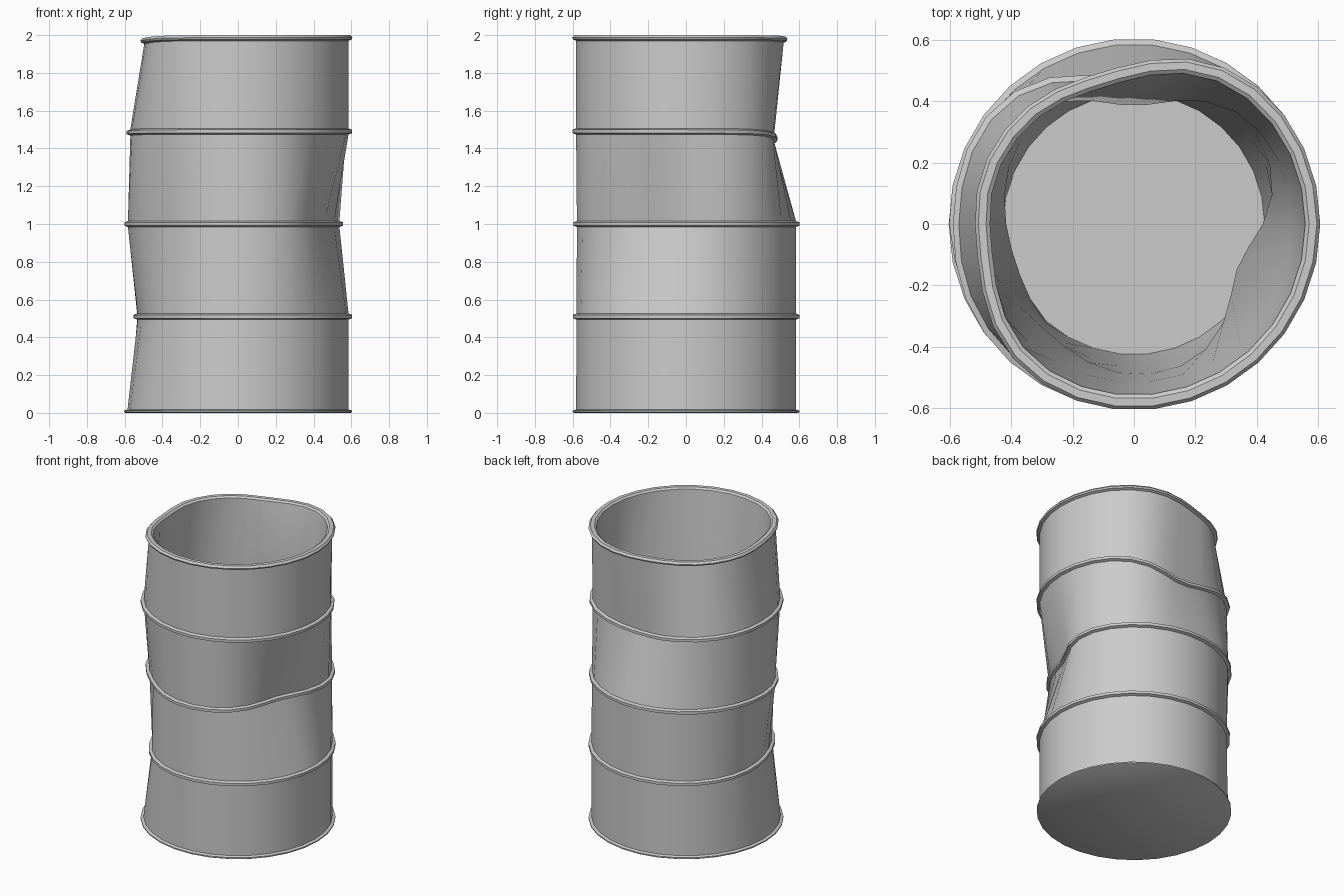
import bpy, bmesh
from math import sin, cos, exp, radians, degrees, tau

if "Cube" in bpy.data.objects:
    bpy.data.objects.remove(bpy.data.objects["Cube"])

SIDES = 30
R = 0.585  # wall radius

# Dents at each hoop: (direction in degrees, depth, width in degrees), plus sag of the hoop
LEVELS = [
    (0.00, [], 0),
    (0.51, [(198, 0.065, 42)], 0),
    (1.00, [(-22, 0.13, 30), (228, 0.045, 28)], 0),
    (1.49, [(90, 0.13, 32), (178, 0.015, 25)], 0.4),
    (1.99, [(105, 0.10, 35), (188, 0.085, 32), (147, 0.045, 25)], 0.18),
]


def dent(level, deg):
    total = 0
    for centre, depth, width in LEVELS[level][1]:
        d = (deg - centre + 180) % 360 - 180
        total += depth * exp(-(d / width) ** 2)
    return total


def lathe(name, profile):
    """Spin (level, radius offset, height offset) points, denting every ring."""
    bm = bmesh.new()
    rings = []
    for level, dr, dz in profile:
        z0, _, sag = LEVELS[level]
        ring = []
        for i in range(SIDES):
            a = tau * i / SIDES
            d = dent(level, degrees(a))
            r = R + dr - d
            ring.append(bm.verts.new((r * cos(a), r * sin(a), z0 + dz - sag * d)))
        rings.append(ring)
    for lo, hi in zip(rings, rings[1:]):
        for i in range(SIDES):
            j = (i + 1) % SIDES
            bm.faces.new((lo[i], lo[j], hi[j], hi[i]))
    bm.faces.new(rings[0][::-1])   # underside
    bm.faces.new(rings[-1])        # inside floor
    bmesh.ops.recalc_face_normals(bm, faces=bm.faces)
    mesh = bpy.data.meshes.new(name)
    bm.to_mesh(mesh)
    bm.free()
    obj = bpy.data.objects.new(name, mesh)
    bpy.context.collection.objects.link(obj)
    bpy.ops.object.select_all(action='DESELECT')
    obj.select_set(True)
    bpy.context.view_layer.objects.active = obj
    bpy.ops.object.shade_smooth_by_angle(angle=radians(35))
    return obj


# Base lip
profile = [(0, 0.012, 0), (0, 0.018, 0.004), (0, 0.018, 0.012), (0, 0, 0.018)]
# Raised hoops
for k in (1, 2, 3):
    profile += [(k, 0, -0.016), (k, 0.019, -0.009), (k, 0.019, 0.009), (k, 0, 0.016)]
# Rolled top rim
profile += [(4, 0, -0.02), (4, 0.017, -0.013), (4, 0.021, -0.003), (4, 0.01, 0.01),
            (4, -0.015, 0.01), (4, -0.028, 0)]
# Inner wall, narrowing down to the floor
profile += [(3, -0.07, 0), (2, -0.09, 0), (1, -0.115, 0), (0, -0.16, 0.05)]

lathe("dented_barrel", profile)
